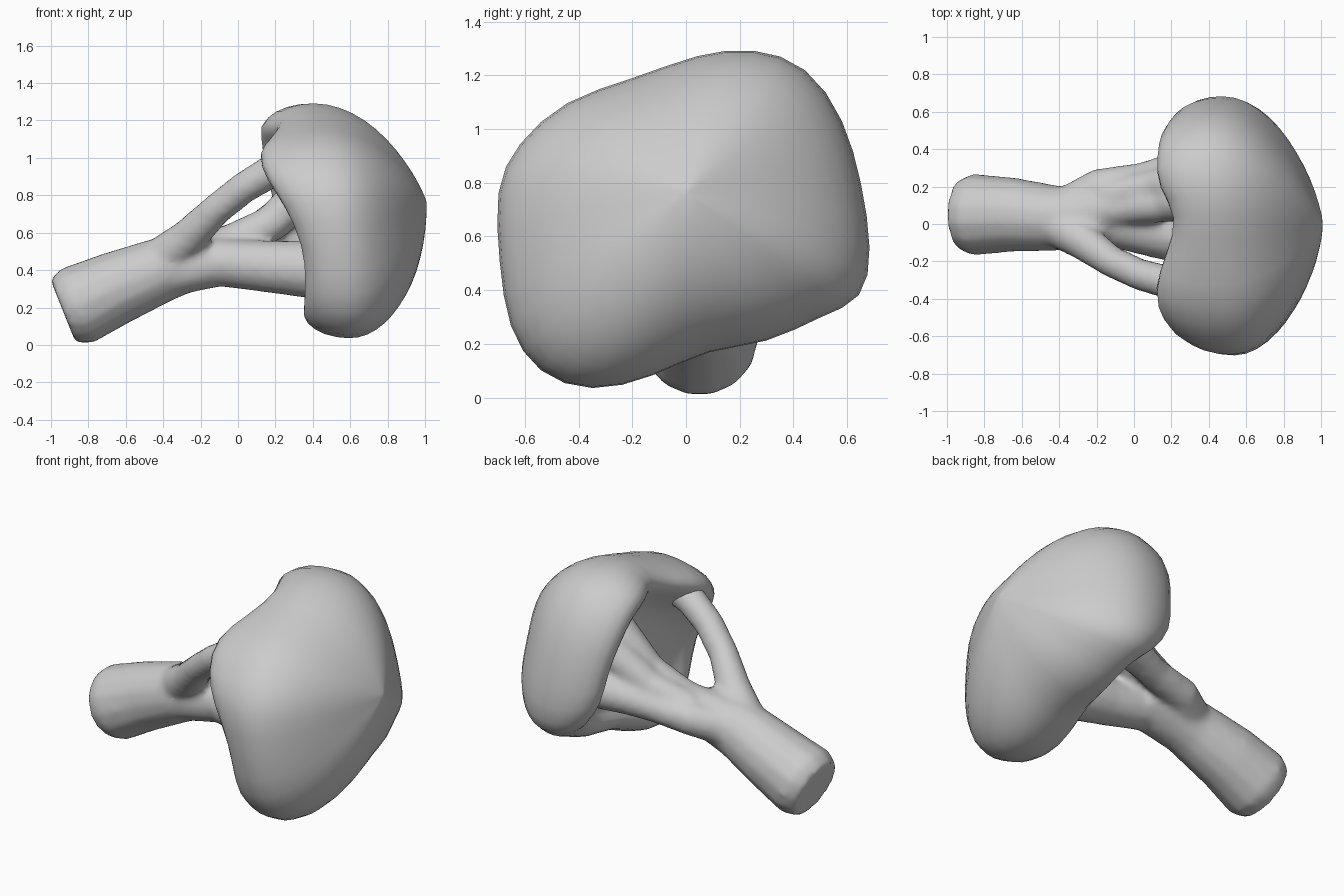
import bpy, bmesh, math
from mathutils import Vector

cube = bpy.data.objects.get("Cube")
if cube:
    bpy.data.objects.remove(cube)

grey = bpy.data.materials.new("plain_grey")
grey.use_nodes = True
grey.diffuse_color = (0.6, 0.6, 0.6, 1)
grey.node_tree.nodes["Principled BSDF"].inputs["Base Color"].default_value = (0.6, 0.6, 0.6, 1)


def finish(bm, name):
    bmesh.ops.recalc_face_normals(bm, faces=bm.faces)
    for f in bm.faces:
        f.smooth = True
    mesh = bpy.data.meshes.new(name)
    bm.to_mesh(mesh)
    bm.free()
    mesh.materials.append(grey)
    obj = bpy.data.objects.new(name, mesh)
    bpy.context.collection.objects.link(obj)
    return obj


def skin(bm, rings):
    """Bridge a list of closed rings of vertices."""
    for a, b in zip(rings, rings[1:]):
        n = len(a)
        for i in range(n):
            j = (i + 1) % n
            bm.faces.new((a[i], a[j], b[j], b[i]))


def tube(bm, path, sides=14):
    """Capped tube through (x, y, z, radius) points."""
    pts = [Vector(p[:3]) for p in path]
    rings = []
    for i, p in enumerate(pts):
        axis = (pts[min(i + 1, len(pts) - 1)] - pts[max(i - 1, 0)]).normalized()
        u = axis.cross(Vector((0, 0, 1))).normalized()
        v = u.cross(axis)
        turn = [2 * math.pi * k / sides for k in range(sides)]
        rings.append([bm.verts.new(p + path[i][3] * (u * math.cos(a) + v * math.sin(a))) for a in turn])
    skin(bm, rings)
    bm.faces.new(rings[0])
    bm.faces.new(rings[-1])


# Stalk and branches, fused into one smooth body
bm = bmesh.new()
paths = [
    # main stalk
    [(-0.935, 0.05, 0.18, 0.185), (-0.86, 0.05, 0.21, 0.22), (-0.65, 0.05, 0.305, 0.2),
     (-0.4, 0.03, 0.405, 0.175), (-0.2, 0.04, 0.46, 0.15), (-0.02, 0.06, 0.48, 0.1)],
    # arched front branch
    [(-0.42, 0.0, 0.45, 0.12), (-0.26, -0.1, 0.58, 0.1), (-0.12, -0.2, 0.72, 0.085),
     (0.03, -0.27, 0.84, 0.085), (0.18, -0.31, 0.93, 0.09), (0.36, -0.34, 0.99, 0.1)],
    # thick lower branch
    [(-0.4, 0.0, 0.38, 0.13), (-0.1, 0.0, 0.44, 0.13), (0.15, -0.05, 0.42, 0.14), (0.44, -0.09, 0.4, 0.16)],
    # middle branch
    [(-0.35, 0.06, 0.45, 0.13), (-0.05, 0.09, 0.54, 0.1), (0.18, 0.11, 0.65, 0.1), (0.42, 0.13, 0.88, 0.12)],
    # back branch
    [(-0.36, 0.08, 0.43, 0.12), (-0.18, 0.2, 0.48, 0.1), (0.05, 0.24, 0.51, 0.09),
     (0.2, 0.28, 0.54, 0.1), (0.45, 0.33, 0.58, 0.13)],
    # upper back branch
    [(-0.15, 0.15, 0.52, 0.09), (0.1, 0.2, 0.61, 0.09), (0.42, 0.25, 0.82, 0.12)],
]
for path in paths:
    tube(bm, path)
stalk = finish(bm, "stalk_and_branches")
remesh = stalk.modifiers.new("fuse", 'REMESH')
remesh.mode = 'VOXEL'
remesh.voxel_size = 0.022
remesh.use_smooth_shade = True
relax = stalk.modifiers.new("relax", 'SMOOTH')
relax.factor = 0.5
relax.iterations = 6

# Crown: a domed cap with a shallow hollow underside, lofted from its outline;
# each point is (y, z, x of the rim there)
outline = [(0.25, 1.3, 0.13), (0.45, 1.24, 0.13), (0.59, 1.03, 0.15), (0.65, 0.8, 0.2), (0.69, 0.55, 0.22),
           (0.66, 0.36, 0.34), (0.5, 0.31, 0.42), (0.3, 0.2, 0.42), (0.08, 0.19, 0.4), (-0.12, 0.08, 0.37),
           (-0.35, 0.02, 0.36), (-0.55, 0.09, 0.36), (-0.66, 0.26, 0.37), (-0.69, 0.5, 0.36), (-0.71, 0.78, 0.25),
           (-0.63, 0.94, 0.16), (-0.45, 1.11, 0.11), (-0.2, 1.18, 0.18), (0.05, 1.28, 0.25)]
core = Vector((0.0, 0.68))
tip_x = 1.01


def crown_ring(bm, place, lift=0.0):
    """place(rim x, direction) gives x and scale for each outline point."""
    ring = []
    for y, z, rim in outline:
        d = Vector((y, z)) - core
        x, s = place(rim, d.normalized())
        d *= s * 1.02
        ring.append(bm.verts.new((x, core.x + d.x, core.y + d.y + lift)))
    return ring


def widest(d):
    return 0.5 - 0.09 * d.y - 0.04 * d.x


bm = bmesh.new()
rings = [
    crown_ring(bm, lambda rim, d: (0.38, 0.3)),
    crown_ring(bm, lambda rim, d: (0.28 + rim * 0.3, 0.5)),
    crown_ring(bm, lambda rim, d: (rim + 0.04, 0.66)),
    crown_ring(bm, lambda rim, d: (rim - 0.02, 0.76)),
    crown_ring(bm, lambda rim, d: (rim, 0.87)),
    crown_ring(bm, lambda rim, d: (rim * 0.6 + widest(d) * 0.4, 0.965)),
]
for step in range(7):
    a = math.radians(step * 13.5)

    def dome(rim, d, a=a):
        power = 1.7 - 0.95 * max(-d.y, 0) ** 1.3
        return widest(d) + (tip_x - widest(d)) * math.sin(a), math.cos(a) ** power
    rings.append(crown_ring(bm, dome, 0.08 * math.sin(a) ** 2))
skin(bm, rings)
for ring, x, z in ((rings[0], 0.38, core.y), (rings[-1], tip_x, core.y + 0.08)):
    centre = bm.verts.new((x, core.x, z))
    for i, v in enumerate(ring):
        bm.faces.new((v, ring[(i + 1) % len(ring)], centre))
crown = finish(bm, "crown")
crown.modifiers.new("round", 'SUBSURF').levels = 1
crown.modifiers["round"].render_levels = 1
